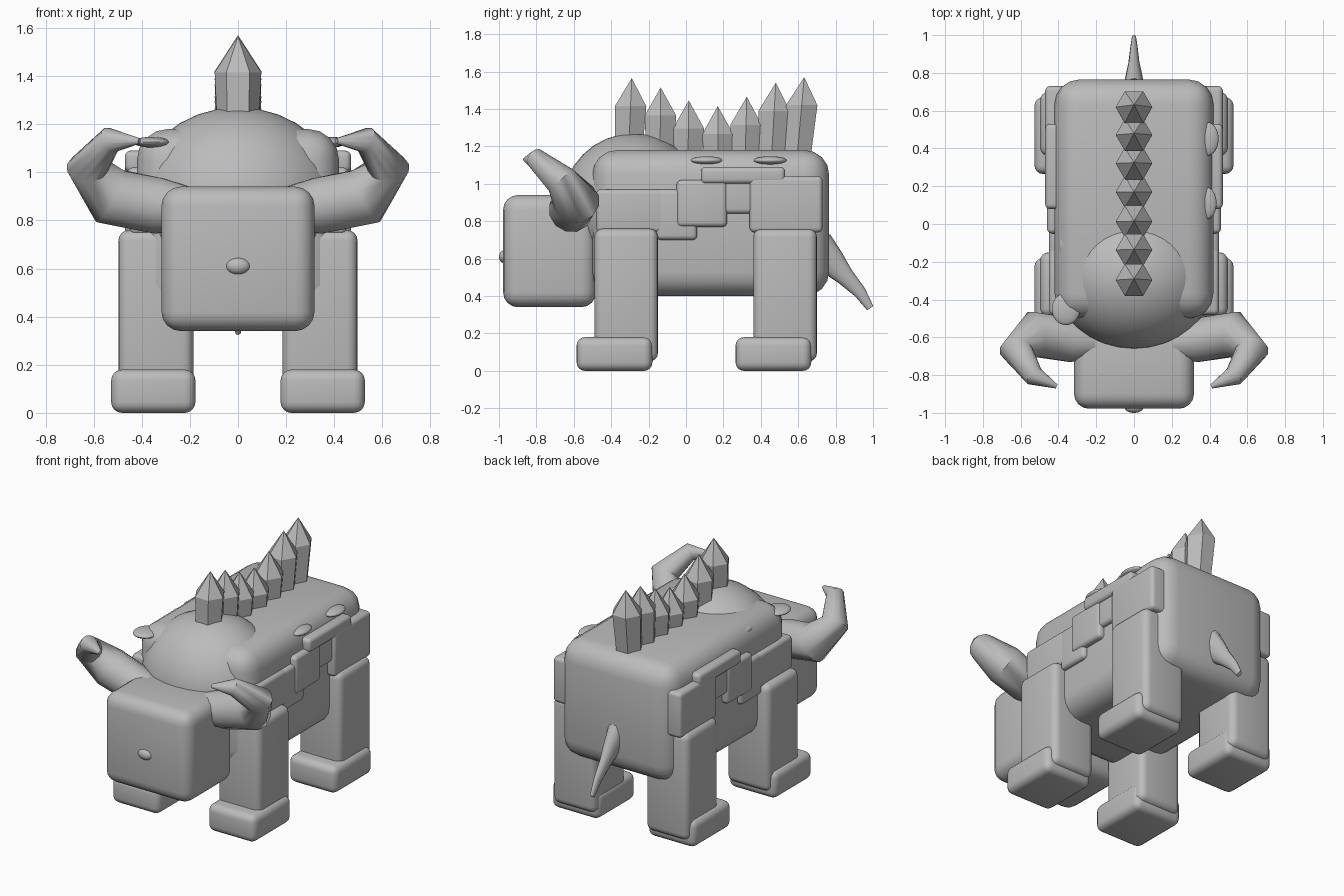
import bpy, bmesh, math
from mathutils import Vector

if "Cube" in bpy.data.objects:
    bpy.data.objects.remove(bpy.data.objects["Cube"], do_unlink=True)

hide = bpy.data.materials.new("stone grey")
hide.use_nodes = True
GREY = (0.5, 0.5, 0.5, 1)
hide.diffuse_color = GREY
hide.node_tree.nodes["Principled BSDF"].inputs["Base Color"].default_value = GREY


def finish(name, bm, angle=40):
    mesh = bpy.data.meshes.new(name)
    bmesh.ops.recalc_face_normals(bm, faces=bm.faces)
    bm.to_mesh(mesh)
    bm.free()
    mesh.materials.append(hide)
    obj = bpy.data.objects.new(name, mesh)
    bpy.context.collection.objects.link(obj)
    bpy.ops.object.select_all(action="DESELECT")
    obj.select_set(True)
    bpy.context.view_layer.objects.active = obj
    if angle:
        bpy.ops.object.shade_smooth_by_angle(angle=math.radians(angle))
    return obj


def block(name, xs, ys, zs, radius=0.06):
    """Rounded box given by its extents."""
    bm = bmesh.new()
    bmesh.ops.create_cube(bm, size=1)
    for v in bm.verts:
        for i, (low, high) in enumerate((xs, ys, zs)):
            v.co[i] = low if v.co[i] < 0 else high
    bmesh.ops.bevel(bm, geom=bm.edges[:], offset=radius, segments=4,
                    profile=0.5, affect="EDGES")
    return finish(name, bm)


def ellipsoid(name, centre, radii):
    bm = bmesh.new()
    bmesh.ops.create_uvsphere(bm, u_segments=32, v_segments=16, radius=1)
    for v in bm.verts:
        v.co = Vector(centre) + Vector(a * b for a, b in zip(v.co, radii))
    return finish(name, bm)


def tube(name, path, sides=12, squash=1.0, angle=50):
    """Tapering tube through (x, y, z, radius) points."""
    bm = bmesh.new()
    points = [Vector(p[:3]) for p in path]
    rings = []
    side = None
    for i, p in enumerate(points):
        way = (points[min(i + 1, len(points) - 1)] - points[max(i - 1, 0)]).normalized()
        # carry the cross-section along the path without twisting
        side = way.orthogonal() if side is None else side - way * side.dot(way)
        side.normalize()
        up = way.cross(side)
        ring = []
        for k in range(sides):
            a = math.tau * k / sides
            off = (side * math.cos(a) + up * math.sin(a)) * path[i][3]
            off.x *= squash
            ring.append(bm.verts.new(p + off))
        rings.append(ring)
    for a, b in zip(rings, rings[1:]):
        for k in range(sides):
            n = (k + 1) % sides
            bm.faces.new((a[k], a[n], b[n], b[k]))
    bm.faces.new(rings[0])
    bm.faces.new(rings[-1])
    return finish(name, bm, angle)


def spike(name, base_y, tip_y, tip_z):
    """Six-sided crystal with a pointed cap, leaning along the back."""
    base_z = 1.1
    lean = (tip_y - base_y) / (tip_z - base_z)
    bm = bmesh.new()
    rings = []
    for z, r in ((base_z, 0.082), (tip_z - 0.15, 0.097)):
        y = base_y + lean * (z - base_z)
        rings.append([bm.verts.new((r * math.cos(math.tau * k / 6),
                                    y + r * math.sin(math.tau * k / 6), z))
                      for k in range(6)])
    tip = bm.verts.new((0, tip_y, tip_z))
    for k in range(6):
        n = (k + 1) % 6
        bm.faces.new((rings[0][k], rings[0][n], rings[1][n], rings[1][k]))
        bm.faces.new((rings[1][k], rings[1][n], tip))
    bm.faces.new(rings[0])
    finish(name, bm, 0)


# Body, shoulder hump and head
block("body", (-0.42, 0.42), (-0.5, 0.765), (0.4, 1.18), 0.13)
ellipsoid("shoulder_hump", (0, -0.28, 0.88), (0.435, 0.385, 0.39))
block("head", (-0.318, 0.318), (-0.978, -0.48), (0.34, 0.94), 0.08)
ellipsoid("nose", (0, -0.97, 0.61), (0.05, 0.03, 0.035))

# Stepped side armour: y range, z range, outer x
ARMOUR = (
    ((-0.48, -0.12), (0.74, 0.97), 0.45),
    ((-0.16, 0.06), (0.70, 0.97), 0.45),
    ((-0.05, 0.22), (0.77, 1.02), 0.46),
    ((0.08, 0.53), (1.00, 1.09), 0.47),
    ((0.16, 0.40), (0.84, 1.06), 0.45),
    ((0.34, 0.73), (0.74, 1.04), 0.47),
)

for label, s in (("left", 1), ("right", -1)):
    for i, (ys, zs, x) in enumerate(ARMOUR):
        block(f"{label}_armour_{i + 1}", sorted((s * 0.3, s * x)), ys, zs, 0.025)

    # Legs with wider feet that stick out forwards
    for end, y in (("front", -0.32), ("rear", 0.53)):
        block(f"{label}_{end}_leg", sorted((s * 0.185, s * 0.497)),
              (y - 0.17, y + 0.17), (0.05, 0.76), 0.045)
        block(f"{label}_{end}_foot", sorted((s * 0.177, s * 0.527)),
              (y - 0.265, y + 0.14), (0.0, 0.18), 0.045)

    # Horn sweeping out, up and back in towards the front
    tube(f"{label}_horn", [(s * x, y, z, r) for x, y, z, r in (
        (0.17, -0.63, 0.84, 0.09), (0.33, -0.615, 0.86, 0.12),
        (0.53, -0.585, 0.90, 0.125), (0.625, -0.67, 1.02, 0.088),
        (0.53, -0.805, 1.135, 0.055), (0.41, -0.86, 1.13, 0.012))])

# Crest of spikes
CREST = ((-0.31, -0.29, 1.565), (-0.14, -0.135, 1.515), (0.01, 0.015, 1.445),
         (0.17, 0.17, 1.415), (0.315, 0.325, 1.465), (0.455, 0.48, 1.54),
         (0.59, 0.632, 1.57))
for i, (base_y, tip_y, tip_z) in enumerate(CREST):
    spike(f"crest_spike_{i + 1}", base_y, tip_y, tip_z)

# Flat growths on the back
GROWTHS = ((0.39, 0.45, 0.058, 0.088), (0.385, 0.11, 0.052, 0.085),
           (0.36, -0.225, 0.03, 0.065), (-0.36, -0.45, 0.075, 0.085),
           (-0.365, -0.11, 0.03, 0.065))
for i, (x, y, rx, ry) in enumerate(GROWTHS):
    ellipsoid(f"back_growth_{i + 1}", (x, y, 1.125), (rx, ry, 0.022))

# Tail
tube("tail", [(0, 0.70, 0.66, 0.10), (0, 0.78, 0.58, 0.075), (0, 0.85, 0.505, 0.05),
              (0, 0.93, 0.42, 0.034), (0, 0.985, 0.335, 0.02)], squash=0.6)
